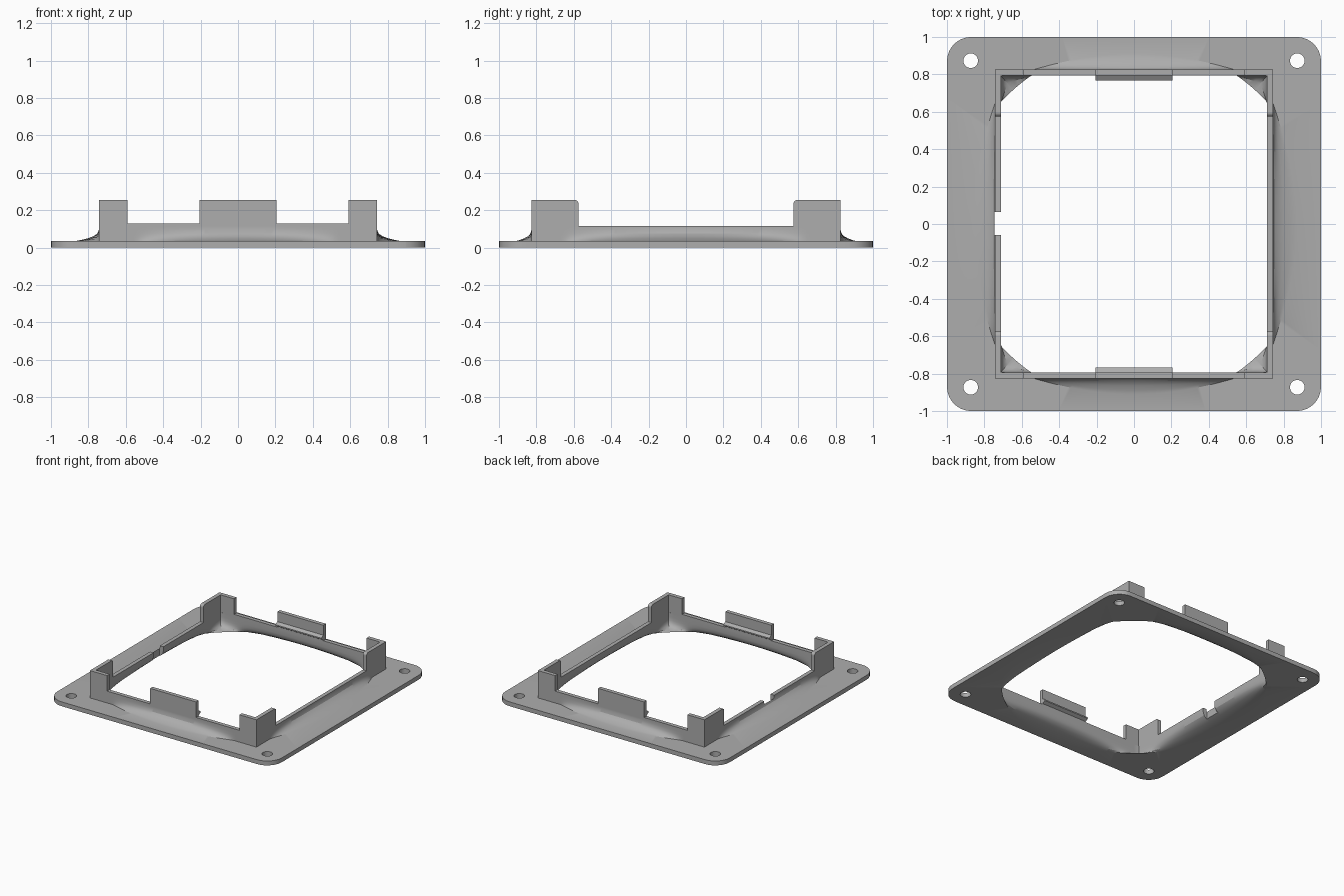
import bpy, bmesh, math

cube = bpy.data.objects.get("Cube")
if cube:
    bpy.data.objects.remove(cube, do_unlink=True)

grey = bpy.data.materials.new("mid grey")
grey.use_nodes = True
grey.diffuse_color = (0.42, 0.42, 0.42, 1)
grey.node_tree.nodes["Principled BSDF"].inputs["Base Color"].default_value = (0.42, 0.42, 0.42, 1)

OX, OY = 0.742, 0.825      # outer half size of the upright frame
IX, IY = 0.71, 0.793       # inner half size
PLATE = 0.035              # flange thickness
SIDE, END, TOP = 0.115, 0.13, 0.255   # wall heights
CORNER = 0.13              # flange corner radius


def add_object(name, bm):
    bmesh.ops.recalc_face_normals(bm, faces=bm.faces[:])
    mesh = bpy.data.meshes.new(name)
    bm.to_mesh(mesh)
    bm.free()
    mesh.materials.append(grey)
    obj = bpy.data.objects.new(name, mesh)
    bpy.context.collection.objects.link(obj)
    return obj


def prism(name, outline, x0, x1):
    """Extrude a y-z outline along x."""
    bm = bmesh.new()
    a = [bm.verts.new((x0, y, z)) for y, z in outline]
    b = [bm.verts.new((x1, y, z)) for y, z in outline]
    bm.faces.new(a)
    bm.faces.new(b[::-1])
    for i in range(len(a)):
        j = (i + 1) % len(a)
        bm.faces.new((a[i], b[i], b[j], a[j]))
    return add_object(name, bm)


def box(name, x0, x1, y0, y1, z0, z1):
    return prism(name, [(y0, z0), (y1, z0), (y1, z1), (y0, z1)], x0, x1)


def cut(target, cutter):
    mod = target.modifiers.new("cut", 'BOOLEAN')
    mod.operation = 'DIFFERENCE'
    mod.solver = 'EXACT'
    mod.object = cutter
    cutter.hide_render = True
    bpy.context.view_layer.objects.active = target
    bpy.ops.object.modifier_apply(modifier=mod.name)
    bpy.data.objects.remove(cutter, do_unlink=True)


# Radius of each cross-section at a given angle
def rect(a, hx, hy):
    return min(hx / max(abs(math.cos(a)), 1e-9), hy / max(abs(math.sin(a)), 1e-9))


def flange(a):
    c, s = sorted((abs(math.cos(a)), abs(math.sin(a))), reverse=True)
    k = 1 - CORNER
    if s / c <= k:
        return 1 / c
    d = (c + s) * k
    return d + math.sqrt(d * d - 2 * k * k + CORNER ** 2)


def inner(k):
    return lambda a: rect(a, IX, IY) * (1 - k) + 0.965 * k


def outer(k):
    return lambda a: max(rect(a, OX, OY), rect(a, OX, OY) * (1 - k) + 0.985 * k)


# Flange with a round opening that sweeps up into the rectangular frame
rings = [(inner(k), z) for k, z in
         [(0, SIDE), (0, 0.08), (0.03, 0.055), (0.1, 0.038), (0.25, 0.022), (0.53, 0.008), (1, 0)]]
rings += [(flange, 0), (flange, PLATE)]
rings += [(outer(k), z) for k, z in
          [(0.53, PLATE), (0.4, 0.041), (0.25, 0.05), (0.12, 0.062), (0.04, 0.076), (0, 0.1), (0, SIDE)]]
corner = math.atan2(OY, OX)
angles = [math.radians(d) for d in range(360)]
angles += [corner, math.pi - corner, math.pi + corner, 2 * math.pi - corner]
angles.sort()
bm = bmesh.new()
loops = [[bm.verts.new((r(a) * math.cos(a), r(a) * math.sin(a), z)) for a in angles] for r, z in rings]
for i, ring in enumerate(loops):
    nxt = loops[(i + 1) % len(loops)]
    for j in range(len(angles)):
        n = (j + 1) % len(angles)
        bm.faces.new((ring[j], ring[n], nxt[n], nxt[j]))
base = add_object("flange_and_frame", bm)

# Screw holes
for sx in (-1, 1):
    for sy in (-1, 1):
        bpy.ops.mesh.primitive_cylinder_add(vertices=32, radius=0.039, depth=0.2,
                                            location=(sx * 0.873, sy * 0.873, 0))
        cut(base, bpy.context.object)

# Cable notch in the right wall
cut(base, box("notch_cutter", -0.745, -0.6, -0.06, 0.065, -0.1, 0.4))

bpy.ops.object.select_all(action='DESELECT')
base.select_set(True)
bpy.context.view_layer.objects.active = base
bpy.ops.object.shade_smooth_by_angle(angle=math.radians(25))

for sy, end in ((-1, "front"), (1, "back")):
    y0, y1 = sorted((sy * IY, sy * OY))
    # End wall, clip tab and its inner catch
    box(end + "_wall", -OX, OX, y0, y1, SIDE, END)
    box(end + "_tab", -0.205, 0.205, y0, y1, END, TOP)
    prism(end + "_catch", [(sy * IY, 0.135), (sy * 0.768, 0.15), (sy * 0.768, 0.16), (sy * IY, 0.175)],
          -0.205, 0.205)
    for sx, side in ((-1, "right"), (1, "left")):
        # L-shaped corner post, with a rounded top on the side leg
        x0, x1 = sorted((sx * 0.59, sx * OX))
        box(f"{end}_{side}_post_end", x0, x1, y0, y1, END, TOP)
        r = 0.02
        outline = [(sy * IY, SIDE), (sy * IY, TOP)]
        for i in range(7):
            t = math.pi / 2 * i / 6
            outline.append((sy * (0.575 + r - r * math.sin(t)), TOP - r + r * math.cos(t)))
        outline.append((sy * 0.575, SIDE))
        x0, x1 = sorted((sx * IX, sx * OX))
        prism(f"{end}_{side}_post_side", outline, x0, x1)
